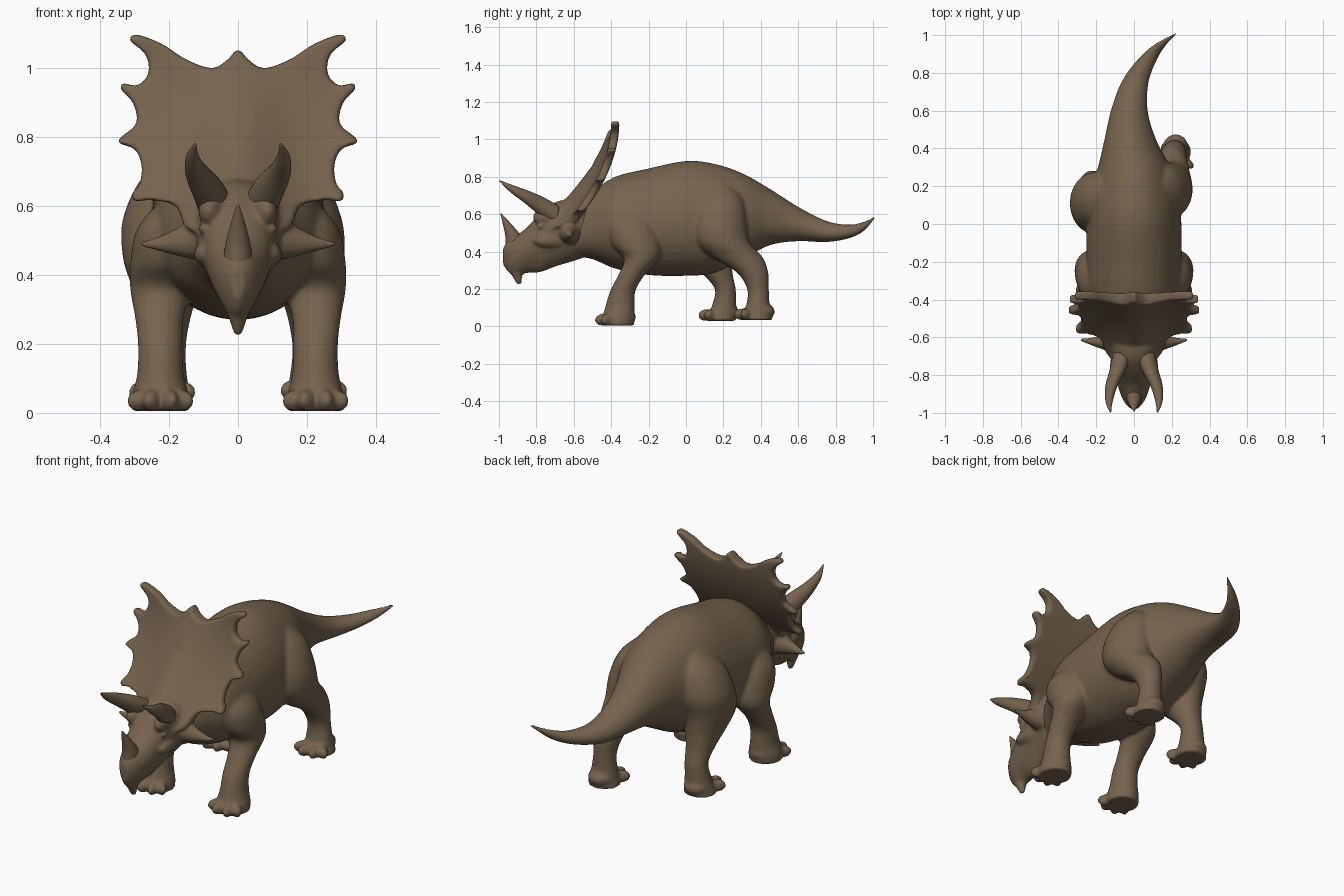
import bpy, bmesh, math
from mathutils import Vector, Matrix

if "Cube" in bpy.data.objects:
    bpy.data.objects.remove(bpy.data.objects["Cube"], do_unlink=True)

X, Y, Z = Vector((1, 0, 0)), Vector((0, 1, 0)), Vector((0, 0, 1))

hide = bpy.data.materials.new("brown_hide")
hide.use_nodes = True
hide.diffuse_color = (.18, .125, .075, 1)
hide.node_tree.nodes["Principled BSDF"].inputs["Base Color"].default_value = hide.diffuse_color


def spline(points, steps, closed=False):
    """Catmull-Rom interpolation of equal-length tuples."""
    n, result = len(points), []
    pick = (lambda i: points[i % n]) if closed else (lambda i: points[min(max(i, 0), n - 1)])
    for i in range(n if closed else n - 1):
        quad = [pick(i + k) for k in (-1, 0, 1, 2)]
        for s in range(steps):
            t = s / steps
            result.append([b + t * ((c - a) + t * ((2 * a - 5 * b + 4 * c - d) + t * (3 * b - a - 3 * c + d))) / 2
                           for a, b, c, d in zip(*quad)])
    return result if closed else result + [list(points[-1])]


def bridge(bm, lower, upper):
    for k in range(len(lower)):
        j = (k + 1) % len(lower)
        bm.faces.new((lower[k], lower[j], upper[j], upper[k]))


def loft(bm, sections, across, along, pinch=0, sides=28, steps=5):
    """Skin elliptical rings; a section is x, y, z and two radii."""
    rings = []
    for x, y, z, ra, rb in spline(sections, steps):
        ring = []
        for k in range(sides):
            a = math.tau * k / sides
            offset = across * ra * math.cos(a) * (1 + pinch * math.sin(a)) + along * rb * math.sin(a)
            ring.append(bm.verts.new(Vector((x, y, z)) + offset))
        rings.append(ring)
    for lower, upper in zip(rings, rings[1:]):
        bridge(bm, lower, upper)
    bm.faces.new(rings[0])
    bm.faces.new(rings[-1])


def blob(bm, centre, radii, turn=0):
    place = Matrix.Translation(centre) @ Matrix.Rotation(turn, 4, "Z") @ Matrix.Diagonal((*radii, 1))
    bmesh.ops.create_uvsphere(bm, u_segments=20, v_segments=12, radius=1, matrix=place)


def finish(bm, name, blend=0, smooth=6):
    """Turn the bmesh into a smooth object; blend is a voxel size that fuses its pieces."""
    bmesh.ops.recalc_face_normals(bm, faces=bm.faces)
    mesh = bpy.data.meshes.new(name)
    bm.to_mesh(mesh)
    bm.free()
    mesh.materials.append(hide)
    mesh.shade_smooth()
    obj = bpy.data.objects.new(name, mesh)
    bpy.context.collection.objects.link(obj)
    if blend:
        remesh = obj.modifiers.new("fuse", "REMESH")
        remesh.mode, remesh.voxel_size, remesh.use_smooth_shade = "VOXEL", blend, True
        soften = obj.modifiers.new("soften", "SMOOTH")
        soften.factor, soften.iterations = .5, smooth


def mirrored(sections, side):
    return [(side * x, *rest) for x, *rest in sections]


# Body and tail, from neck to the curved tail tip
body = bmesh.new()
loft(body, [(0, -.62, .50, .1, .12), (0, -.5, .54, .165, .18), (0, -.38, .555, .235, .245),
            (0, -.2, .56, .25, .285), (0, 0, .578, .25, .307), (0, .15, .578, .235, .292),
            (0, .3, .59, .19, .23), (-.02, .45, .585, .135, .15), (-.025, .6, .548, .097, .092),
            (.005, .75, .508, .072, .057), (.07, .87, .508, .052, .037), (.14, .95, .535, .033, .026),
            (.222, 1.008, .583, .009, .009)], X, Z, pinch=-.1, sides=40)


# Legs with splayed toes, fused into the body
def leg(sections, sole):
    loft(body, sections, X, Y)
    x, y = sections[-1][:2]
    for a in (-55, -20, 20, 55):
        a = math.radians(a)
        tip = (x + .072 * math.sin(a), y - .022 - .065 * math.cos(a), sole + .03)
        blob(body, tip, (.025, .045, .033), a)
    blob(body, (x, y + .02, sole + .045), (.07, .075, .045))
    # Flat sole
    for v in body.verts:
        v.co.z = max(v.co.z, sole)


# Higher soles come first, so that flattening never reaches a lower foot
leg([(.12, .18, .76, .05, .06), (.15, .18, .68, .1, .125), (.18, .175, .56, .122, .148),
     (.195, .195, .45, .114, .145), (.2, .275, .37, .09, .135), (.21, .355, .29, .07, .085),
     (.215, .385, .2, .058, .058), (.218, .385, .12, .066, .062), (.22, .382, .035, .084, .08)], .035)
leg([(-.13, .14, .76, .05, .06), (-.17, .13, .68, .11, .125), (-.205, .12, .56, .13, .155),
     (-.212, .1, .45, .122, .15), (-.21, .12, .37, .1, .125), (-.21, .17, .28, .074, .08),
     (-.21, .21, .2, .06, .056), (-.215, .205, .12, .066, .064), (-.22, .19, .03, .085, .08)], .03)
front_leg = [(.15, -.29, .63, .06, .08), (.19, -.29, .54, .1, .125), (.212, -.265, .44, .1, .13),
             (.225, -.24, .36, .088, .092), (.228, -.295, .27, .07, .07), (.225, -.338, .19, .065, .068),
             (.225, -.352, .11, .068, .078), (.225, -.36, .05, .083, .085), (.225, -.362, .005, .083, .085)]
for side in (1, -1):
    leg(mirrored(front_leg, side), .005)
finish(body, "body_with_legs", .009, 7)

# Skull with beak, cheeks, brow ridges, eyes and cheek horns
head = bmesh.new()
loft(head, [(0, -.48, .52, .12, .13), (0, -.6, .515, .13, .165), (0, -.7, .492, .118, .172),
            (0, -.78, .448, .1, .158), (0, -.85, .408, .085, .122), (0, -.91, .378, .065, .108),
            (0, -.95, .375, .045, .085), (0, -.978, .375, .018, .045)], X, Z, pinch=.25)
loft(head, [(0, -.9, .42, .06, .06), (0, -.92, .34, .045, .05), (0, -.905, .28, .028, .03),
            (0, -.892, .225, .011, .013)], X, Y)
cheek_horn = [(.05, -.61, .515, .09, .085), (.12, -.62, .505, .06, .062), (.185, -.625, .495, .032, .037),
              (.24, -.62, .49, .017, .018), (.285, -.612, .49, .007, .007)]
for side in (1, -1):
    loft(head, mirrored(cheek_horn, side), Y, Z)
    blob(head, (side * .075, -.7, .46), (.045, .12, .045), side * .25)
    blob(head, (side * .075, -.745, .585), (.038, .075, .05), side * .2)
    blob(head, (side * .1, -.775, .535), (.014, .02, .015))
    blob(head, (side * .054, -.9, .41), (.017, .026, .018))

# Frill: scalloped outline filled by shrinking rings on a backswept sheet with a thick central root
half = [(.03, 1.025), (.075, 1.0), (.15, 1.025), (.22, 1.07), (.295, 1.098), (.313, 1.08), (.268, 1.04),
        (.26, .985), (.292, .95), (.335, .957), (.34, .938), (.305, .9), (.295, .84), (.34, .8), (.345, .782),
        (.3, .765), (.28, .72), (.285, .665), (.305, .64), (.302, .615), (.25, .617), (.18, .6), (.14, .53)]
outline = [(0, 1.055)] + half + [(0, .5)] + [(-x, z) for x, z in reversed(half)]
rim = spline(outline, 4, closed=True)
middle = .86


def on_sheet(x, z, facing, thickness):
    drop = 1.1 - z
    y = -.378 - .8 * drop ** 2 + facing * thickness
    if facing < 0:
        y -= .25 * max(drop, 0) * math.exp(-(x / .13) ** 2)
    return Vector((x, y, z))


sheets = []
for facing in (-1, 1):
    rings = []
    for scale in (1, .97, .92, .85, .75, .6, .45, .3, .15):
        thickness = .013 if scale == 1 else .022
        rings.append([head.verts.new(on_sheet(x * scale, middle + (z - middle) * scale, facing, thickness))
                      for x, z in rim])
    for outer, inner in zip(rings, rings[1:]):
        bridge(head, outer, inner)
    head.faces.new(rings[-1])
    sheets.append(rings[0])
bridge(head, *sheets)
finish(head, "head_and_frill", .008, 5)

# Brow horns and nose horn
brow_horn = [(.06, -.68, .585, .05, .06), (.085, -.77, .64, .044, .055), (.12, -.86, .695, .032, .037),
             (.132, -.94, .74, .019, .021), (.124, -.998, .78, .003, .003)]
for side, label in ((1, "left"), (-1, "right")):
    horn = bmesh.new()
    loft(horn, mirrored(brow_horn, side), X, Z)
    finish(horn, "brow_horn_" + label)
horn = bmesh.new()
loft(horn, [(0, -.9, .43, .045, .065), (0, -.925, .49, .036, .042), (0, -.958, .55, .021, .022),
            (0, -.99, .605, .003, .003)], X, Y)
finish(horn, "nose_horn")
